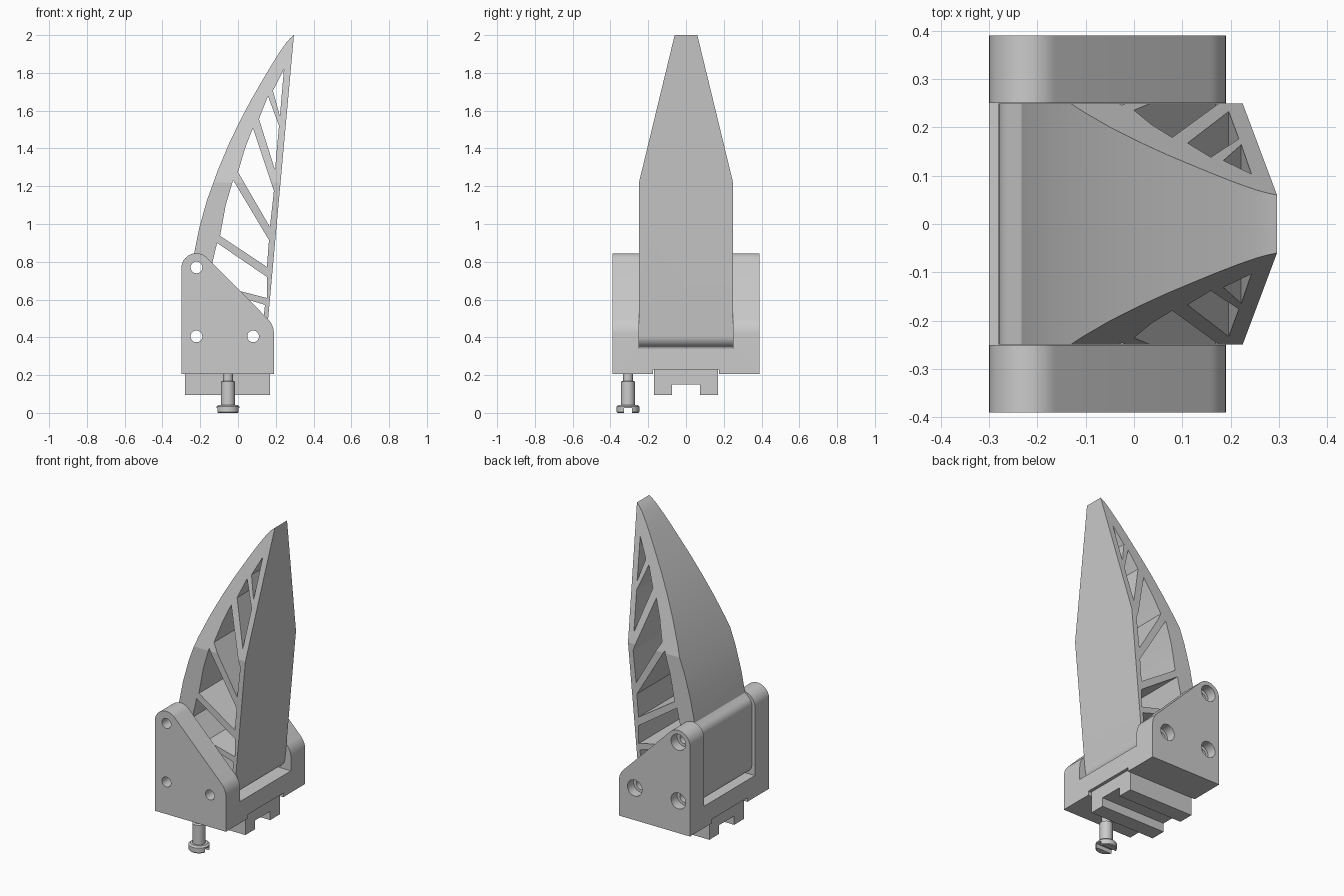
import bpy, bmesh
from math import sin, cos, radians, pi

if "Cube" in bpy.data.objects:
    bpy.data.objects.remove(bpy.data.objects["Cube"])


def prism(name, pts, a, b, axis='y'):
    """Extrude a closed profile; axis y takes (x,z) points, axis x takes (y,z) points."""
    bm = bmesh.new()
    put = (lambda p, d: (p[0], d, p[1])) if axis == 'y' else (lambda p, d: (d, p[0], p[1]))
    ring = [[bm.verts.new(put(p, d)) for p in pts] for d in (a, b)]
    bm.faces.new(ring[0])
    bm.faces.new(ring[1][::-1])
    n = len(pts)
    for i in range(n):
        j = (i + 1) % n
        bm.faces.new((ring[0][i], ring[0][j], ring[1][j], ring[1][i]))
    bmesh.ops.recalc_face_normals(bm, faces=bm.faces)
    me = bpy.data.meshes.new(name)
    bm.to_mesh(me)
    bm.free()
    ob = bpy.data.objects.new(name, me)
    bpy.context.collection.objects.link(ob)
    return ob


def arc(cx, cz, r, a0, a1, n=10):
    return [(cx + r * cos(radians(a0 + (a1 - a0) * i / n)),
             cz + r * sin(radians(a0 + (a1 - a0) * i / n))) for i in range(n + 1)]


def rect(x0, z0, x1, z1):
    return [(x0, z0), (x1, z0), (x1, z1), (x0, z1)]


def circle(c, r, n=32):
    return arc(c[0], c[1], r, 0, 360 * (n - 1) / n, n - 1)


def boolean(ob, cutter, op='DIFFERENCE'):
    m = ob.modifiers.new('cut', 'BOOLEAN')
    m.operation, m.object, m.solver = op, cutter, 'EXACT'
    bpy.context.view_layer.objects.active = ob
    bpy.ops.object.modifier_apply(modifier='cut')
    bpy.data.objects.remove(cutter)


def smooth(ob):
    bpy.ops.object.select_all(action='DESELECT')
    ob.select_set(True)
    bpy.context.view_layer.objects.active = ob
    bpy.ops.object.shade_smooth_by_angle(angle=radians(12.5))


HOLES = [(-0.22, 0.77), (-0.22, 0.405), (0.08, 0.405)]

# Bracket: two cheek plates joined by a base
bracket = prism('bracket', [(-0.30, 0.205), (0.19, 0.205)]
                + arc(0.08, 0.42, 0.11, 0, 45, 8)
                + arc(-0.22, 0.765, 0.08, 45, 180, 16), -0.39, 0.39)
boolean(bracket, prism('slot', rect(-0.5, 0.34, 0.5, 1.2), -0.25, 0.25))
boolean(bracket, prism('groove', rect(-0.175, 0.1, 0.175, 0.23), -0.5, 0.5, 'x'))
for h in HOLES:
    boolean(bracket, prism('bore', circle(h, 0.031), -0.6, 0.6))
    boolean(bracket, prism('counterbore', circle(h, 0.05), 0.33, 0.6))

# Finger: curved back, straight face, rounded hub
outline = (arc(0.085, 0.41, 0.065, 0, -90) + arc(-0.22, 0.405, 0.06, -90, -180)
           + arc(-0.22, 0.77, 0.06, 180, 125, 6)
           + [(-0.233, 0.84), (-0.205, 0.98), (-0.164, 1.127), (-0.106, 1.286),
              (-0.05, 1.42), (0.01, 1.545), (0.068, 1.655), (0.127, 1.757),
              (0.175, 1.838), (0.217, 1.905), (0.254, 1.958), (0.275, 1.982),
              (0.296, 2.0), (0.156, 0.46)])
finger = prism('finger', outline, -0.249, 0.249)

# Openings between the ribs
VOIDS = [
    [(0.243, 1.82), (0.185, 1.705), (0.222, 1.57)],
    [(0.159, 1.677), (0.111, 1.556), (0.196, 1.286), (0.217, 1.52)],
    [(0.079, 1.508), (0.037, 1.40), (0.0, 1.275), (0.169, 0.984), (0.19, 1.175)],
    [(-0.026, 1.233), (-0.065, 1.10), (-0.095, 0.937), (0.153, 0.773), (0.164, 0.915)],
    [(-0.111, 0.90), (-0.14, 0.775), (-0.04, 0.658), (0.153, 0.608), (0.153, 0.72)],
    [(0.0, 0.615), (0.143, 0.572), (0.132, 0.475), (0.11, 0.475)],
]
for v in VOIDS:
    boolean(finger, prism('void', v, -0.6, 0.6))
for h in HOLES:
    boolean(finger, prism('bore', circle(h, 0.031), -0.6, 0.6))
# Taper towards the tip
boolean(finger, prism('taper', [(-0.249, 0.2), (0.249, 0.2), (0.249, 1.22), (0.06, 2.0),
                                (0.06, 2.1), (-0.06, 2.1), (-0.06, 2.0), (-0.249, 1.22)],
                      -0.6, 0.6, 'x'), 'INTERSECT')

# Sliding key under the bracket
prism('slide_key', [(-0.17, 0.095), (-0.074, 0.095), (-0.074, 0.15), (0.074, 0.15),
                    (0.074, 0.095), (0.17, 0.095), (0.17, 0.23), (-0.17, 0.23)],
      -0.28, 0.17, 'x')

# Screw: lathed profile (radius, height)
profile = [(0, 0), (0.056, 0), (0.06, 0.005), (0.06, 0.034), (0.05, 0.043), (0.037, 0.043),
           (0.037, 0.165), (0.026, 0.17), (0.026, 0.22), (0, 0.22)]
bm = bmesh.new()
vs = [bm.verts.new((r, 0, z)) for r, z in profile]
es = [bm.edges.new(p) for p in zip(vs, vs[1:])]
bmesh.ops.spin(bm, geom=vs + es, cent=(0, 0, 0), axis=(0, 0, 1), angle=2 * pi, steps=32)
bmesh.ops.remove_doubles(bm, verts=bm.verts, dist=1e-4)
bmesh.ops.recalc_face_normals(bm, faces=bm.faces)
bmesh.ops.translate(bm, verts=bm.verts, vec=(-0.053, -0.307, 0))
me = bpy.data.meshes.new('screw')
bm.to_mesh(me)
bm.free()
screw = bpy.data.objects.new('screw', me)
bpy.context.collection.objects.link(screw)
boolean(screw, prism('screw_slot', rect(-0.327, -0.1, -0.287, 0.025), -0.2, 0.1, 'x'))

for ob in (bracket, finger, screw):
    smooth(ob)
